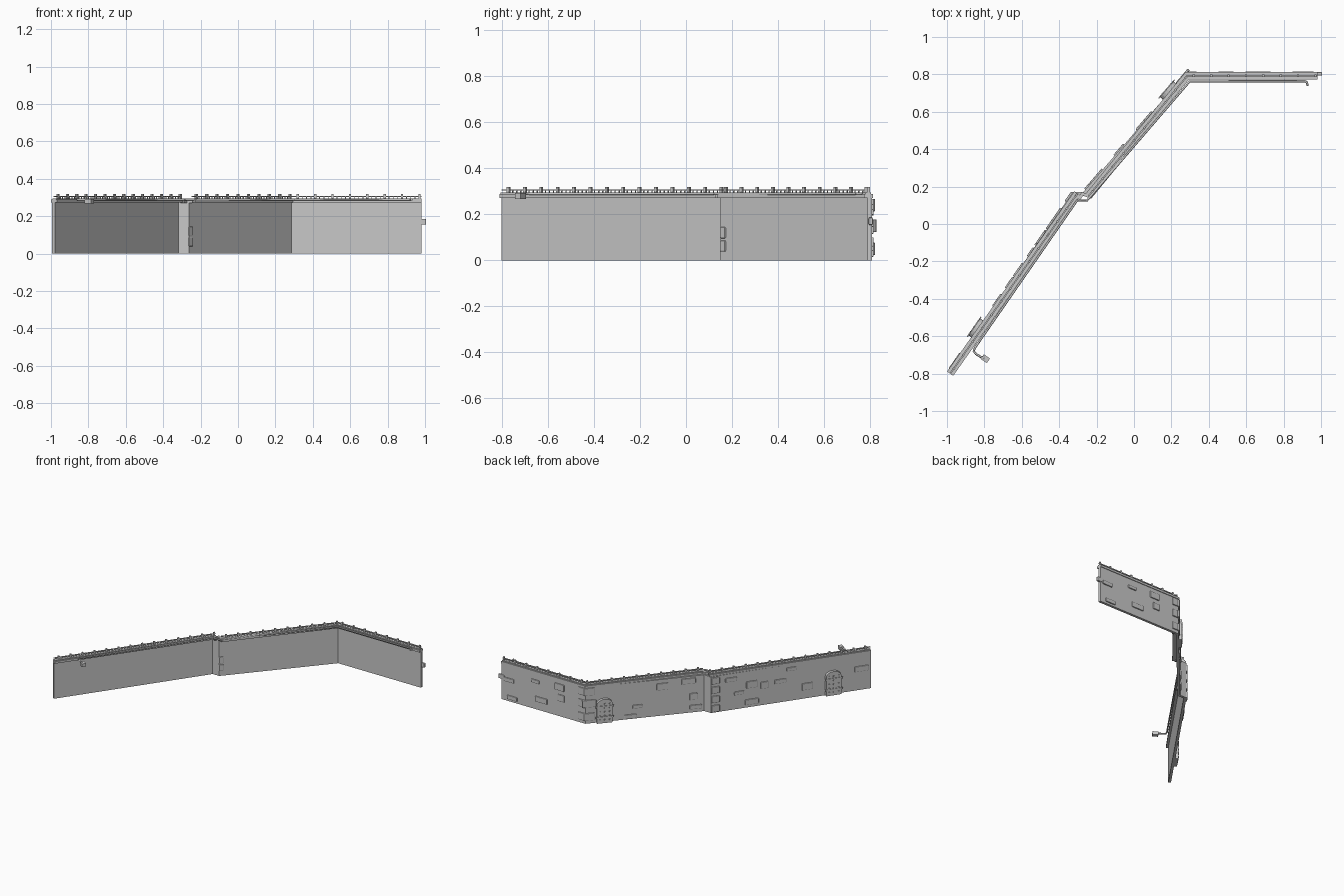
import bpy, bmesh, math
from mathutils import Matrix, Vector

cube = bpy.data.objects.get("Cube")
if cube:
    bpy.data.objects.remove(cube, do_unlink=True)

stone_grey = bpy.data.materials.new("stone_grey")
stone_grey.use_nodes = True
GREY = (0.58, 0.58, 0.58, 1)
stone_grey.diffuse_color = GREY
stone_grey.node_tree.nodes["Principled BSDF"].inputs["Base Color"].default_value = GREY

# Plan of the wall: far end, recessed joint, corner, other end
WALL = [Vector(p) for p in [(-.983, -.8), (-.32, .155), (-.265, .155), (.285, .793), (.98, .793)]]
COPING_A = [WALL[0], Vector((-.303, .163))]
COPING_B = [Vector((-.245, .147)), WALL[3], WALL[4]]
JOINT = [Vector(p) for p in [(-.305, .16), (-.29, .14), (-.275, .162), (-.24, .147)]]


def add_object(name, bm):
    bmesh.ops.recalc_face_normals(bm, faces=bm.faces)
    mesh = bpy.data.meshes.new(name)
    bm.to_mesh(mesh)
    bm.free()
    ob = bpy.data.objects.new(name, mesh)
    mesh.materials.append(stone_grey)
    bpy.context.collection.objects.link(ob)
    return ob


def offset(path, d):
    """Shift a path to its left by d, with mitred corners."""
    out = []
    for i, p in enumerate(path):
        near = [(path[j + 1] - path[j]).normalized() for j in (i - 1, i) if 0 <= j < len(path) - 1]
        normals = [Vector((-v.y, v.x)) for v in near]
        m = sum(normals, Vector((0, 0))).normalized()
        out.append(p + m * d / max(m.dot(normals[0]), .3))
    return out


def strip(name, path, right, left, low, high):
    """A rectangular section swept along a plan path."""
    bm = bmesh.new()
    a, b = offset(path, right), offset(path, left)
    rings = []
    for p, q in zip(a, b):
        corners = [(p, low), (q, low), (q, high), (p, high)]
        rings.append([bm.verts.new((v.x, v.y, z)) for v, z in corners])
    for r, s in zip(rings, rings[1:]):
        for k in range(4):
            n = (k + 1) % 4
            bm.faces.new((r[k], r[n], s[n], s[k]))
    bm.faces.new(rings[0])
    bm.faces.new(rings[-1])
    return add_object(name, bm)


def frame(start, end):
    """Local axes: x along the wall, y out of the back, z up."""
    d = end - start
    return Matrix.Translation((start.x, start.y, 0)) @ Matrix.Rotation(math.atan2(d.y, d.x), 4, 'Z')


def box(bm, mat, centre, size):
    m = mat @ Matrix.Translation(centre) @ Matrix.Diagonal((*size, 1))
    bmesh.ops.create_cube(bm, size=1, matrix=m)


def pipe(name, points, radius):
    curve = bpy.data.curves.new(name, 'CURVE')
    curve.dimensions = '3D'
    curve.bevel_depth = radius
    curve.bevel_resolution = 1
    curve.use_fill_caps = True
    spline = curve.splines.new('POLY')
    spline.points.add(len(points) - 1)
    for sp, p in zip(spline.points, points):
        sp.co = (*p, 1)
    curve.materials.append(stone_grey)
    ob = bpy.data.objects.new(name, curve)
    bpy.context.collection.objects.link(ob)


# Wall body and coping
strip("wall", WALL, -.004, .015, 0, .274)
for label, path in (("lower", COPING_A), ("upper", COPING_B)):
    strip(label + "_coping", path, -.02, .02, .272, .288)
    strip(label + "_coping_ridge", path, -.012, .012, .288, .294)
    strip(label + "_rail", path, -.004, .004, .303, .309)
strip("joint_coping", JOINT, -.008, .008, .27, .294)

# Railing posts and small balusters
bm = bmesh.new()
for path in (COPING_A, COPING_B):
    for p, q in zip(path, path[1:]):
        mat, length = frame(p, q), (q - p).length
        n = 4 * round((length - .05) / .09)
        for i in range(n + 1):
            x = .035 + (length - .045) * i / n
            if i % 4 == 0:
                box(bm, mat, (x, 0, .305), (.012, .012, .026))
            else:
                box(bm, mat, (x, 0, .298), (.004, .004, .014))
add_object("railing_posts", bm)

# Pipe along the front, with a lamp on one end and an elbow on the other
run = offset(WALL, -.03)
start = run[0].lerp(run[1], .165)
arm = [(-.80, -.718), (-.82, -.71), (-.845, -.695), (-.857, -.68)]
elbow = [(.915, run[4].y), (.925, .757), (.928, .738)]
path = arm + [tuple(v) for v in (start, *run[1:4])] + elbow
pipe("front_pipe", [(x, y, .289) for x, y in path], .006)
bm = bmesh.new()
box(bm, Matrix.Translation((-.795, -.72, .28)) @ Matrix.Rotation(-.6, 4, 'Z'),
    (0, 0, 0), (.04, .03, .025))
add_object("lamp_head", bm)

# Raised stones on the back: wall section -> (fraction along, height)
STONES = {
    0: [(.88, .23), (.83, .12), (.75, .17), (.75, .04), (.67, .15), (.57, .16),
        (.5, .24), (.4, .09), (.06, .16)],
    2: [(.63, .02), (.57, .09), (.36, .22), (.14, .24), (.1, .12), (.08, .04)],
    3: [(.87, .03), (.59, .21), (.3, .22), (.52, .08), (.28, .14), (.91, .16)],
}
SIZES = [(.085, .03), (.07, .025), (.08, .05), (.1, .04), (.055, .05)]
bm = bmesh.new()
for part, places in STONES.items():
    p, q = WALL[part], WALL[part + 1]
    mat, length = frame(p, q), (q - p).length
    for i, (t, z) in enumerate(places):
        w, h = SIZES[i % len(SIZES)]
        box(bm, mat, (t * length, .016, max(z, h / 2)), (w, .014, h))

# Corner stones at the joint, the bend and the open end
lower, upper, last = (frame(WALL[i], WALL[i + 1]) for i in (0, 2, 3))
end_a, end_b = (WALL[1] - WALL[0]).length, (WALL[3] - WALL[2]).length
for z in (.03, .1, .17, .24):
    box(bm, lower, (end_a - .025, .016, z), (.06, .016, .05))
for i, z in enumerate((.05, .15, .24)):
    box(bm, upper, (end_b - .02, .016, z), (.08 + .02 * (i % 2), .014, .055))
    box(bm, last, (.02, .016, z), (.06, .014, .055))
for z in (.062, .12):
    box(bm, upper, (.012, -.004, z), (.03, .014, .048))
box(bm, last, (.695, .01, .17), (.05, .018, .032))
stones = add_object("raised_stones", bm)
bevel = stones.modifiers.new("soft_edges", 'BEVEL')
bevel.width = .004
bevel.segments = 2

# Arched studded doors on the back
for label, part, t in (("lower", 0, .24), ("upper", 2, .85)):
    p, q = WALL[part], WALL[part + 1]
    mat = frame(p, q) @ Matrix.Translation(((q - p).length * t, 0, 0))
    bm = bmesh.new()
    arch = [(-.055, 0), (.055, 0)]
    for i in range(9):
        a = math.pi * i / 8
        arch.append((.055 * math.cos(a), .145 + .035 * math.sin(a)))
    face = bm.faces.new([bm.verts.new(mat @ Vector((x, .012, z))) for x, z in arch])
    out = bmesh.ops.extrude_face_region(bm, geom=[face])["geom"]
    push = mat.to_3x3() @ Vector((0, .024, 0))
    bmesh.ops.translate(bm, vec=push, verts=[g for g in out if isinstance(g, bmesh.types.BMVert)])
    for x in (-.035, 0, .035):
        for row in range(5):
            box(bm, mat, (x, .037, .025 + .03 * row), (.009, .008, .009))
    for z in (.045, .125):
        box(bm, mat, (0, .037, z), (.13, .006, .012))
    add_object(label + "_arched_door", bm)
